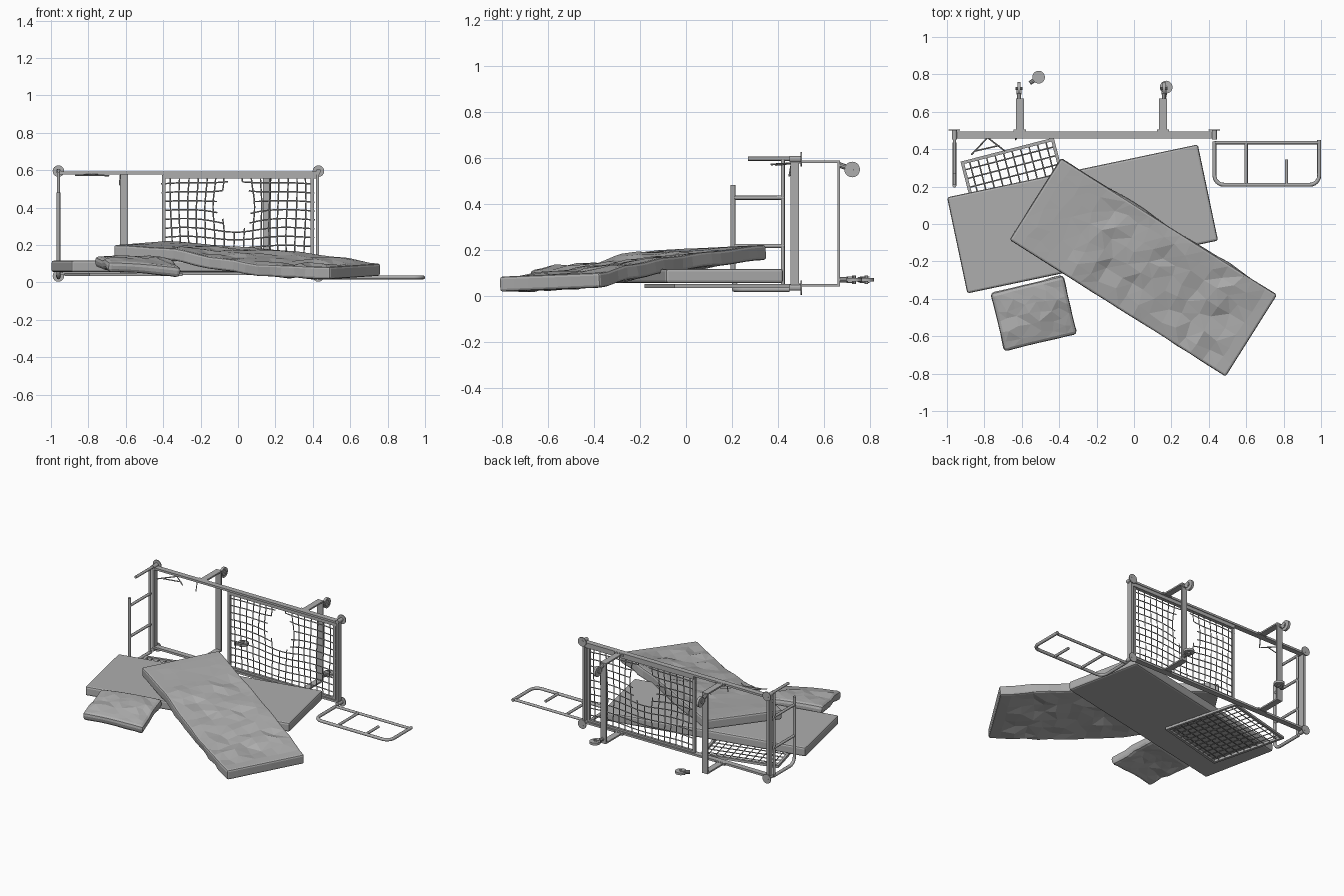
import bpy, bmesh, math, random
from mathutils import Matrix, Vector

random.seed(4)
cube = bpy.data.objects.get("Cube")
if cube:
    bpy.data.objects.remove(cube, do_unlink=True)

grey = bpy.data.materials.new("plain_grey")
grey.use_nodes = True
colour = (0.42, 0.42, 0.42, 1)
grey.diffuse_color = colour
grey.node_tree.nodes["Principled BSDF"].inputs["Base Color"].default_value = colour


def finish(name, bm):
    mesh = bpy.data.meshes.new(name)
    bm.to_mesh(mesh)
    bm.free()
    mesh.materials.append(grey)
    ob = bpy.data.objects.new(name, mesh)
    bpy.context.collection.objects.link(ob)
    return ob


def add_box(bm, lo, hi, matrix=Matrix()):
    lo, hi = Vector(lo), Vector(hi)
    m = matrix @ Matrix.Translation((lo + hi) / 2) @ Matrix.Diagonal((*(hi - lo), 1))
    bmesh.ops.create_cube(bm, size=1, matrix=m)


def add_cyl(bm, centre, axis, radius, length, sides=16):
    m = Matrix.Translation(centre) @ Vector(axis).to_track_quat('Z', 'Y').to_matrix().to_4x4()
    bmesh.ops.create_cone(bm, cap_ends=True, segments=sides, radius1=radius,
                          radius2=radius, depth=length, matrix=m)


def tubes(name, paths, radius, matrix=Matrix(), res=2):
    """Poly-line tubes joined into one mesh object."""
    cu = bpy.data.curves.new(name, 'CURVE')
    cu.dimensions = '3D'
    cu.bevel_depth, cu.bevel_resolution, cu.use_fill_caps = radius, res, True
    for path in paths:
        s = cu.splines.new('POLY')
        s.points.add(len(path) - 1)
        for p, co in zip(s.points, path):
            p.co = (*(matrix @ Vector(co)), 1)
    tmp = bpy.data.objects.new(name + "_tmp", cu)
    bpy.context.collection.objects.link(tmp)
    mesh = bpy.data.meshes.new_from_object(tmp.evaluated_get(bpy.context.evaluated_depsgraph_get()))
    bpy.data.objects.remove(tmp, do_unlink=True)
    mesh.materials.clear()
    mesh.materials.append(grey)
    mesh.name = name
    ob = bpy.data.objects.new(name, mesh)
    bpy.context.collection.objects.link(ob)
    return ob


def lerp_table(table, u):
    for (a, za), (b, zb) in zip(table, table[1:]):
        if u <= b:
            t = max(0, (u - a) / (b - a))
            t = t * t * (3 - 2 * t)
            return za + (zb - za) * t
    return table[-1][1]


# Wire panels: a bar border with a woven grid, optionally torn open
def wire_panel(name, w, h, matrix, hole=None, pitch=0.047):
    bar = 0.017
    bm = bmesh.new()
    for x in (0, w - bar):
        add_box(bm, (x, 0, -0.008), (x + bar, h, 0.008), matrix)
    for y in (0, h - bar):
        add_box(bm, (bar, y, -0.008), (w - bar, y + bar, 0.008), matrix)
    finish(name + "_border", bm)

    def bend(p):
        if hole:
            d = p - hole
            p = p + d.normalized() * 0.03 * math.exp(-(d.length / 0.15) ** 2)
            p.x += 0.006 * math.sin(9 * p.y + 14 * p.x)
            p.y += 0.006 * math.sin(12 * p.x)
        return p

    def torn(p):
        return hole and ((p.x - hole.x) / 0.065) ** 2 + ((p.y - hole.y) / 0.115) ** 2 < 1

    nx, ny = round(w / pitch), round(h / pitch)
    paths = []
    for across, (n, m) in ((0, (nx, ny)), (1, (ny, nx))):
        for i in range(1, n):
            run = []
            for j in range(m * 2 + 1):
                a, b = i / n, j / (m * 2)
                p = Vector((b * w, a * h, 0)) if across else Vector((a * w, b * h, 0))
                if torn(p):
                    if len(run) > 1:
                        paths.append(run)
                    run = []
                else:
                    run.append(bend(p))
            if len(run) > 1:
                paths.append(run)
    tubes(name + "_wires", paths, 0.0038, matrix, 0)


upright = Matrix.Translation((-0.405, 0.475, 0.05)) @ Matrix.Rotation(math.pi / 2, 4, 'X')
wire_panel("standing_panel", 0.81, 0.525, upright, Vector((0.39, 0.37, 0)))
flat = Matrix.Translation((-0.795, -0.18, 0.042)) @ Matrix.Rotation(math.radians(14.5), 4, 'Z')
wire_panel("fallen_panel", 0.515, 0.53, flat)

# Bed frame standing on its long side
bm = bmesh.new()
for z in (0.04, 0.578):
    add_box(bm, (-0.965, 0.458, z), (0.435, 0.495, z + 0.014))
for x in (-0.968, 0.418):
    add_box(bm, (x, 0.455, 0.03), (x + 0.016, 0.492, 0.595))
add_box(bm, (-0.4, 0.465, 0.555), (0.42, 0.49, 0.58))
finish("bed_frame", bm)

bm = bmesh.new()
for x in (-0.96, 0.43):
    for z in (0.035, 0.595):
        add_cyl(bm, (x, 0.502, z), (0, 1, 0), 0.031, 0.006)
        add_cyl(bm, (x, 0.478, z), (0, 1, 0), 0.013, 0.055)
finish("corner_caps", bm)

# Flat-strip leg brackets
for name, x in (("right_leg_bracket", -0.61), ("left_leg_bracket", 0.155)):
    bm = bmesh.new()
    for z in (0.041, 0.579):
        add_box(bm, (x - 0.021, 0.49, z), (x + 0.021, 0.67, z + 0.01))
        add_box(bm, (x - 0.033, 0.488, z - 0.002), (x + 0.033, 0.505, z + 0.012))
    add_box(bm, (x - 0.021, 0.66, 0.041), (x + 0.021, 0.67, 0.589))
    finish(name, bm)


# Casters: wheel, fork plates and stem
def caster(name, centre, axis, to_stem):
    c, a, s = Vector(centre), Vector(axis), Vector(to_stem)
    bm = bmesh.new()
    add_cyl(bm, c, a, 0.034, 0.016, 20)
    for k in (-1, 1):
        add_cyl(bm, c + a * 0.012 * k + s * 0.2, a, 0.02, 0.004, 12)
    add_cyl(bm, c + s * 0.75, s, 0.012, s.length * 0.6, 10)
    add_cyl(bm, c, a, 0.008, 0.036, 8)
    finish(name, bm)


for side, x in (("right", -0.615), ("left", 0.16)):
    caster(side + "_upper_caster", (x, 0.724, 0.55), (1, 0, 0), (0, -0.055, 0.02))
caster("left_lower_caster", (0.172, 0.732, 0.07), (0, 0, 1), (-0.012, -0.06, 0))
caster("loose_caster", (-0.51, 0.785, 0.07), (0, 0, 1), (-0.045, -0.03, 0))


# End rails: u runs along the rail, v across it
def end_rail(name, outline, rungs, matrix):
    tubes(name, [outline], 0.0105, matrix)
    tubes(name + "_rungs", rungs, 0.009, matrix)


def corner(cx, cy, r, start):
    return [(cx + r * math.cos(t), cy + r * math.sin(t), 0)
            for t in (math.radians(start + 15 * i) for i in range(7))]


side_in = [(0.0, 0.23, 0)]
rail_loop = side_in + corner(0.05, 0.05, 0.05, 180) + corner(0.51, 0.05, 0.05, 270) + [(0.56, 0.24, 0)]
floor = Matrix.Translation((0.43, 0.21, 0.027))
end_rail("fallen_end_rail", rail_loop,
         [[(0.17, 0, 0), (0.17, 0.225, 0)], [(0.385, 0, 0), (0.385, 0.135, 0)],
          [(0, 0.225, 0), (0.56, 0.225, 0)]], floor)

swap = Matrix(((0, 0, 1, -0.96), (0, 1, 0, 0.205), (1, 0, 0, 0.027), (0, 0, 0, 1)))
end_rail("standing_end_rail", side_in + corner(0.05, 0.05, 0.05, 180) + [(0.455, 0, 0)],
         [[(0.19, 0, 0), (0.19, 0.225, 0)], [(0.4, 0, 0), (0.4, 0.225, 0)],
          [(0, 0.217, 0), (0.57, 0.217, 0)], [(0.57, 0.065, 0), (0.57, 0.25, 0)]], swap)

# Snapped wires left hanging from the top rail
tubes("hanging_wires", [
    [(-0.78, 0.465, 0.577), (-0.87, 0.37, 0.572)], [(-0.78, 0.46, 0.577), (-0.69, 0.39, 0.57)],
    [(-0.85, 0.39, 0.573), (-0.72, 0.42, 0.572)],
    [(-0.63, 0.46, 0.575), (-0.632, 0.45, 0.52)]], 0.004, res=0)


# Soft slabs: a grid shaped by a height rule, thickened and rounded
def slab(name, w, d, nx, ny, place, angle, height, thick, round_by):
    bm = bmesh.new()
    bmesh.ops.create_grid(bm, x_segments=nx, y_segments=ny, size=0.5)
    for v in bm.verts:
        u, t = v.co.x, v.co.y
        edge = abs(u) > 0.499 or abs(t) > 0.499
        jitter = 0 if edge else 0.2
        z = height(u * w, t * d, edge)
        v.co = ((u + random.uniform(-jitter, jitter) / nx) * w,
                (t + random.uniform(-jitter, jitter) / ny) * d, z)
    bmesh.ops.triangulate(bm, faces=bm.faces[:])
    ob = finish(name, bm)
    ob.location = (*place, 0)
    ob.rotation_euler.z = math.radians(angle)
    sol = ob.modifiers.new("thickness", 'SOLIDIFY')
    sol.thickness, sol.offset = thick, -1
    bev = ob.modifiers.new("soft_edge", 'BEVEL')
    bev.width, bev.segments, bev.angle_limit = round_by, 2, math.radians(50)
    return ob


slab("lower_mattress", 1.37, 0.525, 8, 4, (-0.275, 0.027), 11.9,
     lambda u, t, e: 0.117, 0.062, 0.012)

front_line = [(-0.68, 0.2), (-0.35, 0.185), (0, 0.13), (0.25, 0.095), (0.68, 0.083)]
back_line = [(-0.68, 0.222), (-0.24, 0.195), (0.1, 0.17), (0.4, 0.14), (0.68, 0.1)]


def draped(u, t, edge):
    k = t / 0.516 + 0.5
    z = lerp_table(front_line, u) * (1 - k) + lerp_table(back_line, u) * k
    dent = 0 if edge or u < -0.35 or u > 0.6 else random.uniform(-0.014, 0.008)
    return z + dent


slab("upper_mattress", 1.367, 0.516, 18, 7, (0.05, -0.2325), -32.3, draped, 0.066, 0.012)


def cushion(u, t, edge):
    bulge = 0.022 * math.cos(u * 7) * math.cos(t * 8)
    lift = 0.115 + 0.13 * t
    sag = -0.03 * (u / 0.2) if t < 0 else 0.02 * -u
    return lift + bulge + sag * 0.5 + (0 if edge else random.uniform(-0.006, 0.006))


slab("pillow", 0.405, 0.325, 7, 6, (-0.535, -0.48), 13.5, cushion, 0.058, 0.02)
